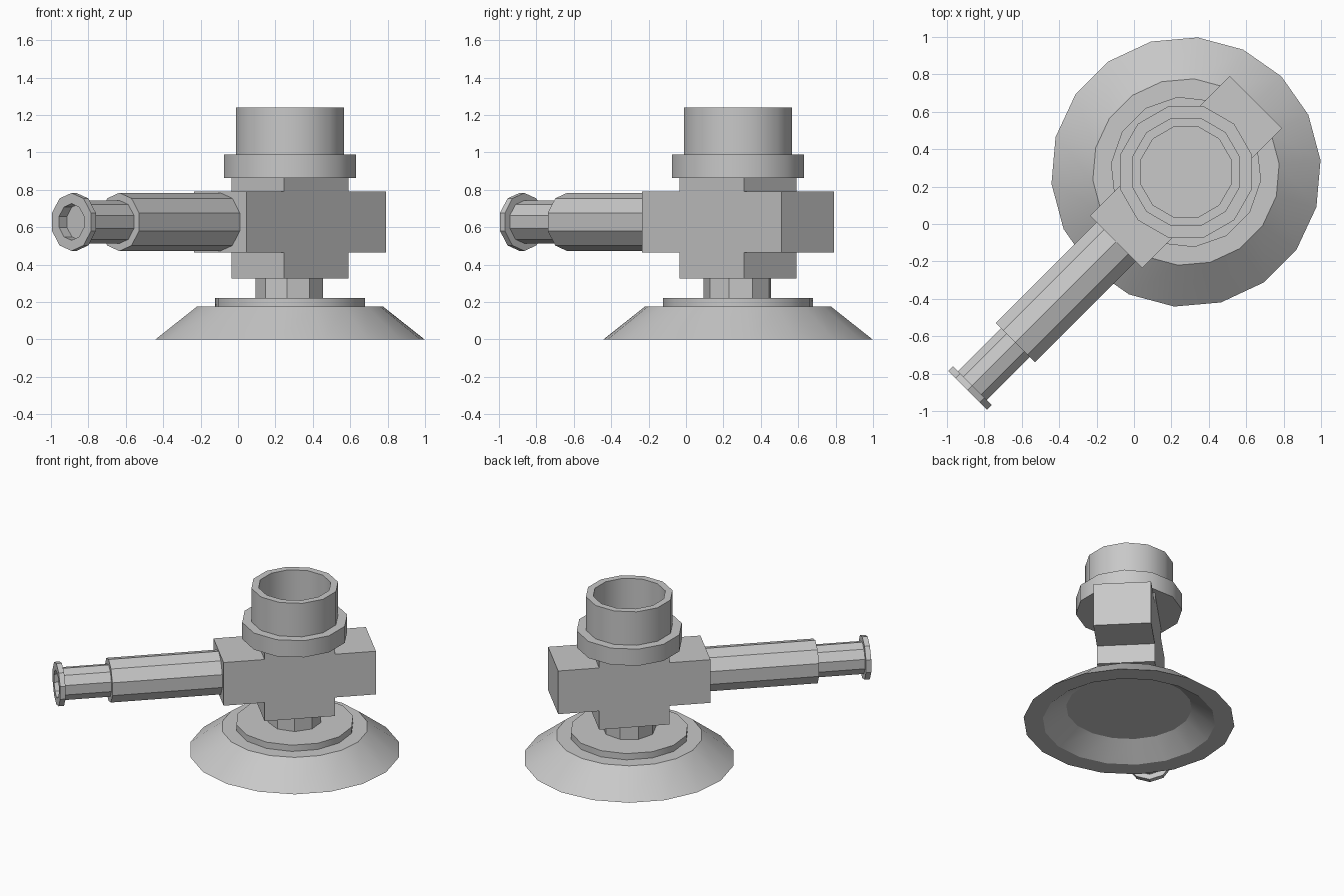
import bpy, bmesh, math
from mathutils import Matrix

cube = bpy.data.objects.get("Cube")
if cube:
    bpy.data.objects.remove(cube, do_unlink=True)

grey = bpy.data.materials.new("plain grey")
grey.use_nodes = True
colour = (0.58, 0.58, 0.58, 1)
grey.diffuse_color = colour
grey.node_tree.nodes["Principled BSDF"].inputs["Base Color"].default_value = colour

# Local frame: +x runs along the barrel, turned to the front right corner
PLACE = Matrix.Translation((0.278, 0.278, 0)) @ Matrix.Rotation(math.radians(225), 4, 'Z')
BARREL_Z = 0.628
ALONG = Matrix.Translation((0, 0, BARREL_Z)) @ Matrix.Rotation(math.pi / 2, 4, 'Y')


def finish(name, bm, matrix, smooth=None):
    bmesh.ops.recalc_face_normals(bm, faces=bm.faces)
    mesh = bpy.data.meshes.new(name)
    bm.transform(matrix)
    bm.to_mesh(mesh)
    bm.free()
    mesh.materials.append(grey)
    obj = bpy.data.objects.new(name, mesh)
    bpy.context.collection.objects.link(obj)
    if smooth:
        bpy.ops.object.select_all(action='DESELECT')
        obj.select_set(True)
        bpy.context.view_layer.objects.active = obj
        bpy.ops.object.shade_smooth_by_angle(angle=math.radians(smooth))


def turned(name, sides, profile, matrix=PLACE, smooth=None):
    """Rings of (radius, height), joined in order and capped at both ends."""
    bm = bmesh.new()
    rings = []
    for r, h in profile:
        rings.append([bm.verts.new((r * math.cos(a), r * math.sin(a), h))
                      for a in (2 * math.pi * i / sides for i in range(sides))])
    for low, high in zip(rings, rings[1:]):
        for i in range(sides):
            j = (i + 1) % sides
            bm.faces.new((low[i], low[j], high[j], high[i]))
    bm.faces.new(rings[0])
    bm.faces.new(rings[-1])
    finish(name, bm, matrix, smooth)


# Flared base, hollow underneath
turned("flared_base", 18, [(0.43, 0.11), (0.59, 0), (0.722, 0), (0.5, 0.175)], smooth=30)
turned("base_flange", 14, [(0.404, 0.17), (0.404, 0.222)], smooth=30)
turned("neck", 9, [(0.184, 0.22), (0.184, 0.33)])

# Cross-shaped body: one profile extruded across its width
ARM, POST, HALF_WIDTH = 0.528, 0.244, 0.198
LOW, ARM_LOW, ARM_HIGH, HIGH = 0.325, 0.465, 0.79, 0.865
half = [(POST, LOW), (POST, ARM_LOW), (ARM, ARM_LOW),
        (ARM, ARM_HIGH), (POST, ARM_HIGH), (POST, HIGH)]
outline = half + [(-x, z) for x, z in reversed(half)]
bm = bmesh.new()
face = bm.faces.new([bm.verts.new((x, -HALF_WIDTH, z)) for x, z in outline])
extruded = bmesh.ops.extrude_face_region(bm, geom=[face], use_keep_orig=True)
moved = [v for v in extruded["geom"] if isinstance(v, bmesh.types.BMVert)]
bmesh.ops.translate(bm, verts=moved, vec=(0, 2 * HALF_WIDTH, 0))
finish("cross_body", bm, PLACE)

# Collar and open cup on top
turned("collar", 12, [(0.364, 0.863), (0.364, 0.988)], smooth=35)
turned("open_cup", 12, [(0.3, 0.98), (0.3, 1.24), (0.25, 1.24), (0.25, 0.992)], smooth=35)

# Stepped barrel with a bored rim
barrel = PLACE @ ALONG
turned("barrel_sleeve", 10, [(0.156, 0.52), (0.156, 1.29)], barrel)
turned("barrel_tube", 10, [(0.115, 1.28), (0.115, 1.62), (0.098, 1.62), (0.098, 1.59)], barrel)
turned("barrel_rim", 10, [(0.098, 1.59), (0.115, 1.615), (0.155, 1.615),
                          (0.155, 1.652), (0.098, 1.652), (0.098, 1.592)], barrel)
